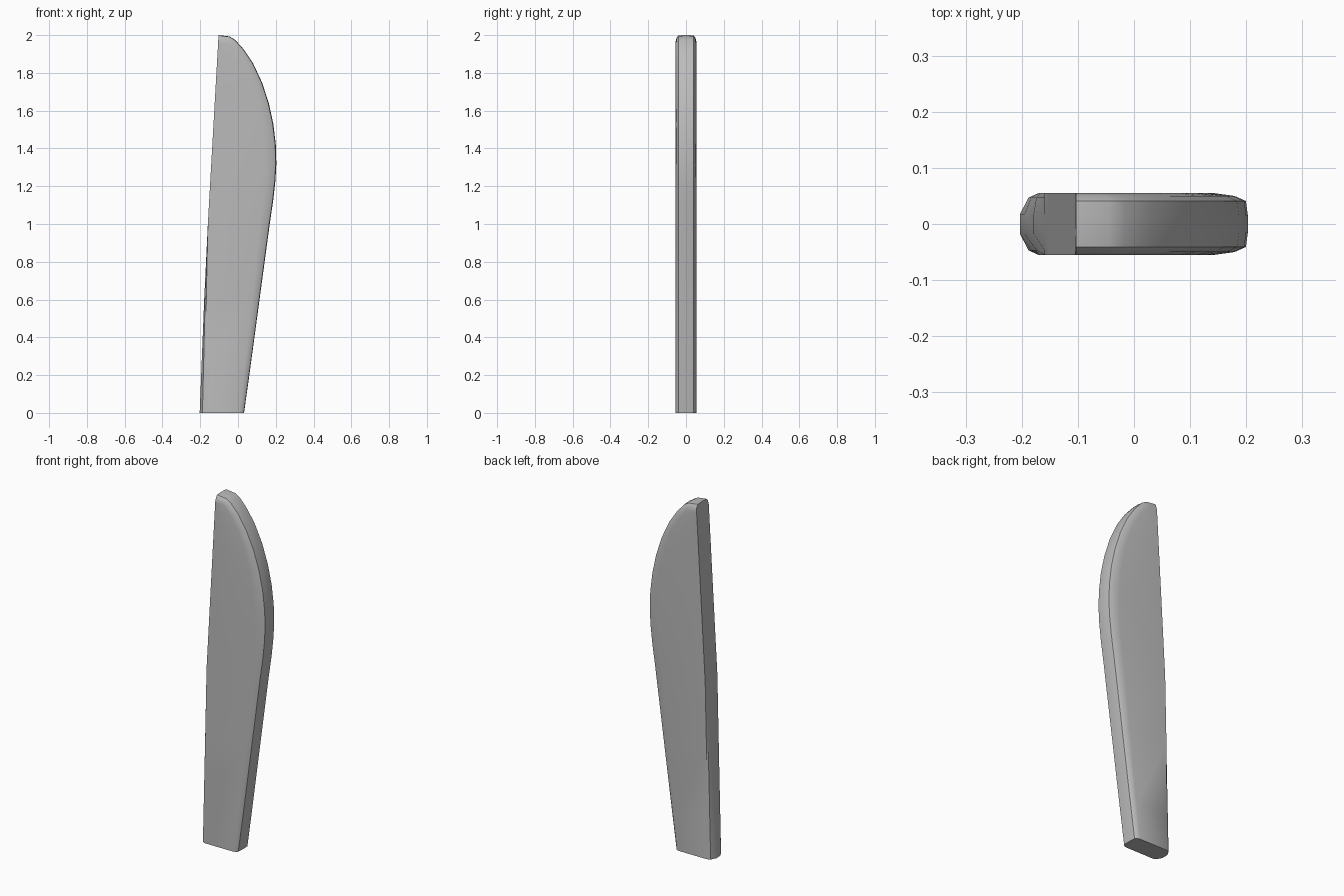
import bpy, bmesh
from mathutils import Vector

cube = bpy.data.objects.get("Cube")
if cube:
    bpy.data.objects.remove(cube, do_unlink=True)

grey = bpy.data.materials.new("plain grey")
grey.use_nodes = True
colour = (0.5, 0.5, 0.5, 1)
grey.diffuse_color = colour
grey.node_tree.nodes["Principled BSDF"].inputs["Base Color"].default_value = colour

# Curved edge of the blade, from the root to the tip (x, z)
rim = [Vector(p) for p in (
    (.032, 0), (.06, .2), (.114, .6), (.168, 1), (.187, 1.13), (.198, 1.23),
    (.203, 1.32), (.2, 1.42), (.187, 1.53), (.163, 1.64), (.127, 1.75),
    (.08, 1.85), (.03, 1.925), (-.015, 1.975), (-.045, 1.993), (-.103, 2))]
# Rounded cross-section of that edge: share of the inset, y
edge = [(1, -.055), (.4, -.05), (.06, -.041), (0, -.015)]
edge += [(s, -y) for s, y in reversed(edge)]
# Straight edge: share of the rounding, y
spine = [(1, .055), (.45, .047), (0, .018)]
spine += [(s, -y) for s, y in reversed(spine)]


def spine_x(z):
    """Straight edge, bent slightly a third of the way up."""
    return -.203 + .04 * z if z < .8 else -.171 + (z - .8) * .0567


bm = bmesh.new()
rings = []
last = len(rim) - 1
for i, p in enumerate(rim):
    t = rim[min(i + 1, last)] - rim[max(i - 1, 0)]
    normal = Vector((t.y, -t.x)).normalized()
    if i == 0:
        normal = Vector((1, 0))
    elif i == last:
        normal = Vector((0, 1))
    inset = .025 + .035 * min(p.y / 1.3, 1)
    if p.y > 1.5:
        inset = .06 - .025 * (p.y - 1.5) / .5
    ring = []
    for s, y in edge:
        q = p - normal * inset * s
        ring.append(bm.verts.new((q.x, y, q.y)))
    z = (p - normal * inset).y
    rounding = .033 * max(0, 1 - z / .9)
    for s, y in spine:
        x = spine_x(z) + rounding * s
        ring.append(bm.verts.new((x, y, z)))
    rings.append(ring)

# Skin between the sections, then close both ends
for a, b in zip(rings, rings[1:]):
    for j in range(len(a)):
        k = (j + 1) % len(a)
        bm.faces.new((a[j], a[k], b[k], b[j]))
bm.faces.new(rings[0])
bm.faces.new(rings[-1])
bmesh.ops.remove_doubles(bm, verts=bm.verts, dist=.002)
bmesh.ops.recalc_face_normals(bm, faces=bm.faces)

mesh = bpy.data.meshes.new("blade")
bm.to_mesh(mesh)
bm.free()
mesh.materials.append(grey)
blade = bpy.data.objects.new("blade", mesh)
bpy.context.collection.objects.link(blade)
bpy.context.view_layer.objects.active = blade
blade.select_set(True)
bpy.ops.object.shade_smooth_by_angle(angle=.5)
